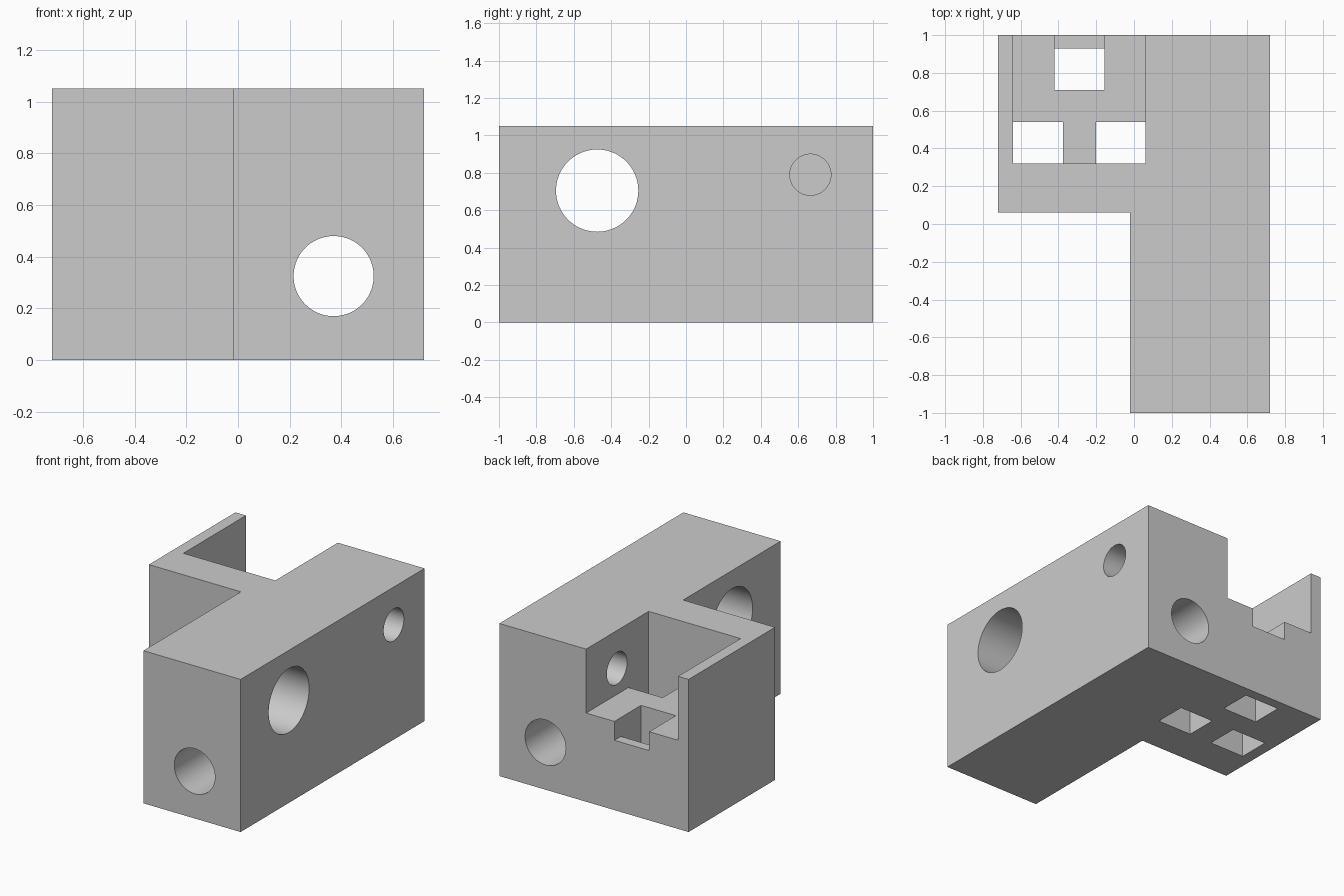
import bpy
import bmesh
from mathutils import Matrix, Vector

cube = bpy.data.objects.get("Cube")
if cube:
    bpy.data.objects.remove(cube, do_unlink=True)

HEIGHT = 1.05

grey = bpy.data.materials.new("light_grey")
grey.use_nodes = True
grey.diffuse_color = (0.6, 0.6, 0.6, 1)
grey.node_tree.nodes["Principled BSDF"].inputs["Base Color"].default_value = (0.6, 0.6, 0.6, 1)


def add_object(name, bm):
    bmesh.ops.recalc_face_normals(bm, faces=bm.faces)
    mesh = bpy.data.meshes.new(name)
    bm.to_mesh(mesh)
    bm.free()
    mesh.materials.append(grey)
    obj = bpy.data.objects.new(name, mesh)
    bpy.context.collection.objects.link(obj)
    return obj


def box(name, low, high):
    low, high = Vector(low), Vector(high)
    bm = bmesh.new()
    bmesh.ops.create_cube(bm, size=1, matrix=Matrix.Translation((low + high) / 2)
                          @ Matrix.Diagonal((high - low).to_4d()))
    return add_object(name, bm)


def rod(name, centre, radius, length, axis):
    turn = Vector(axis).to_track_quat("Z", "Y").to_matrix().to_4x4()
    bm = bmesh.new()
    bmesh.ops.create_cone(bm, cap_ends=True, segments=72, radius1=radius, radius2=radius,
                          depth=length, matrix=Matrix.Translation(centre) @ turn)
    return add_object(name, bm)


# L-shaped body: long bar with a side block at the back
outline = [(-0.02, -1), (0.72, -1), (0.72, 1), (-0.72, 1), (-0.72, 0.06), (-0.02, 0.06)]
bm = bmesh.new()
base = bm.faces.new([bm.verts.new((x, y, 0)) for x, y in outline])
top = bmesh.ops.extrude_face_region(bm, geom=[base])["geom"]
bmesh.ops.translate(bm, vec=(0, 0, HEIGHT), verts=[v for v in top if isinstance(v, bmesh.types.BMVert)])
body = add_object("bracket_body", bm)

# Pocket open at the top and back, with three slots through its floor and a back notch
cutters = [
    box("pocket_cutter", (-0.64, 0.32, 0.61), (0.06, 1.2, 1.3)),
    box("right_slot_cutter", (-0.64, 0.32, -0.2), (-0.375, 0.54, 0.8)),
    box("left_slot_cutter", (-0.2, 0.32, -0.2), (0.06, 0.54, 0.8)),
    box("back_slot_cutter", (-0.42, 0.71, -0.2), (-0.155, 0.93, 0.8)),
    box("back_notch_cutter", (-0.42, 0.8, 0.48), (-0.155, 1.2, 0.8)),
    # Round holes: lengthwise bore, large cross hole, small hole into the pocket
    rod("long_bore_cutter", (0.37, 0, 0.325), 0.155, 2.4, (0, 1, 0)),
    rod("large_hole_cutter", (0.35, -0.475, 0.705), 0.22, 1.2, (1, 0, 0)),
    rod("small_hole_cutter", (0.4, 0.665, 0.79), 0.11, 1, (1, 0, 0)),
]

# Apply each cut, then discard its cutter
bpy.ops.object.select_all(action="DESELECT")
body.select_set(True)
bpy.context.view_layer.objects.active = body
for cutter in cutters:
    cutter.hide_render = True
    cut = body.modifiers.new(cutter.name, "BOOLEAN")
    cut.operation = "DIFFERENCE"
    cut.solver = "EXACT"
    cut.object = cutter
    bpy.ops.object.modifier_apply(modifier=cut.name)
    bpy.data.objects.remove(cutter, do_unlink=True)

bpy.ops.object.shade_smooth_by_angle()
